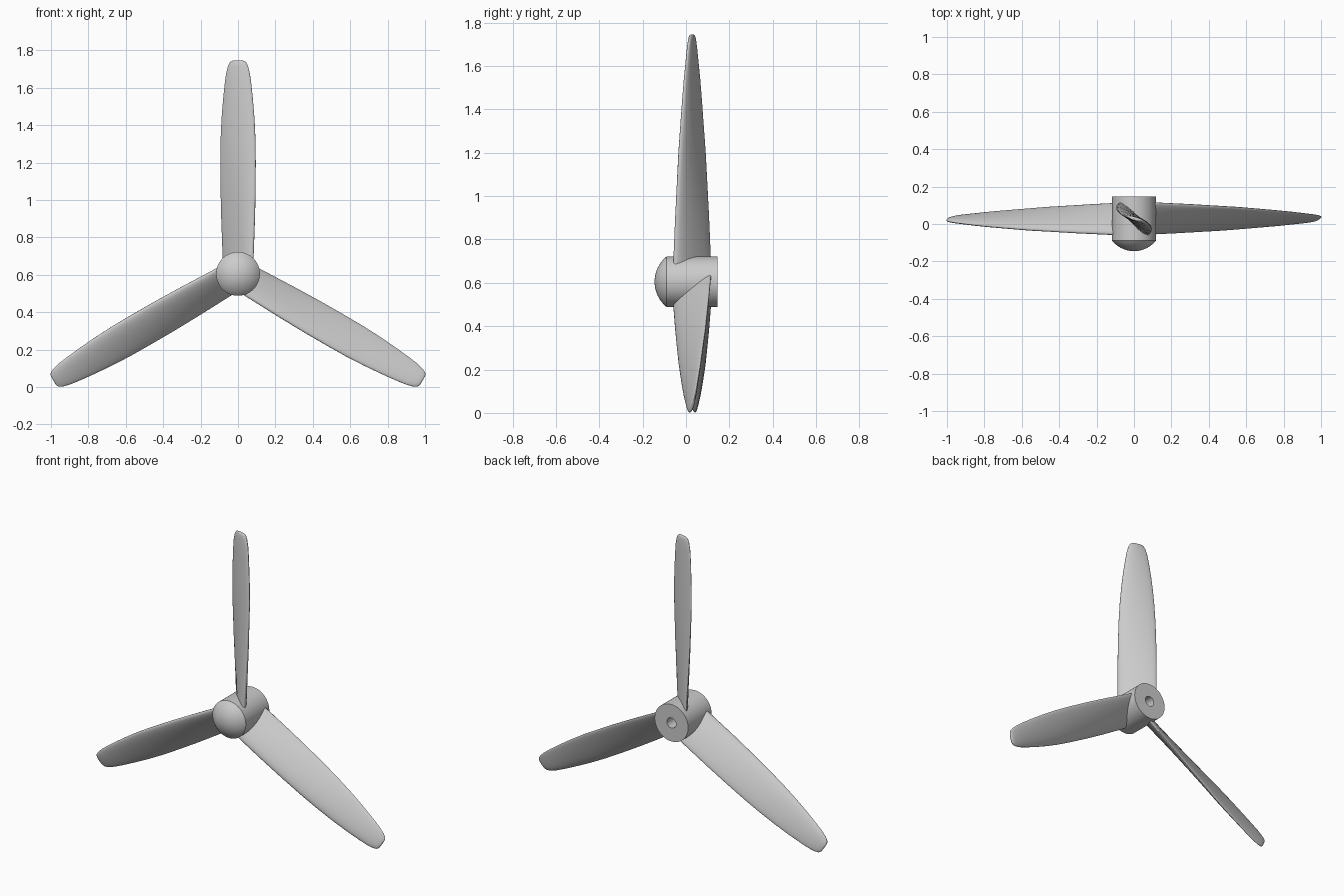
import bpy, bmesh, math
from mathutils import Matrix, Vector

if "Cube" in bpy.data.objects:
    bpy.data.objects.remove(bpy.data.objects["Cube"])

HUB = Vector((0, 0, 0.605))
RADIUS = 0.117

grey = bpy.data.materials.new("light_grey")
grey.use_nodes = True
colour = (0.6, 0.6, 0.6, 1)
grey.diffuse_color = colour
grey.node_tree.nodes["Principled BSDF"].inputs["Base Color"].default_value = colour


def finish(name, bm, angle):
    """Turn a bmesh into a smooth-shaded grey object."""
    bmesh.ops.recalc_face_normals(bm, faces=bm.faces)
    mesh = bpy.data.meshes.new(name)
    bm.to_mesh(mesh)
    bm.free()
    mesh.materials.append(grey)
    obj = bpy.data.objects.new(name, mesh)
    bpy.context.collection.objects.link(obj)
    bpy.ops.object.select_all(action="DESELECT")
    obj.select_set(True)
    bpy.context.view_layer.objects.active = obj
    bpy.ops.object.shade_smooth_by_angle(angle=math.radians(angle))
    return obj


def loft(bm, rings):
    """Bridge matching closed rings of points."""
    loops = [[bm.verts.new(p) for p in ring] for ring in rings]
    n = len(loops[0])
    for a, b in zip(loops, loops[1:]):
        for i in range(n):
            j = (i + 1) % n
            bm.faces.new((a[i], a[j], b[j], b[i]))
    return loops


# Hub: domed nose, straight barrel and a shaft bore in the back
FRONT, BACK, NOSE = -0.089, 0.146, 0.056
cap_r = (RADIUS ** 2 + NOSE ** 2) / (2 * NOSE)
cap_angle = math.asin(RADIUS / cap_r)
profile = []
for i in range(1, 13):
    a = cap_angle * i / 12
    profile.append((cap_r * math.sin(a), FRONT - NOSE + cap_r * (1 - math.cos(a))))
profile += [(RADIUS, BACK), (0.032, BACK), (0.032, 0.0)]

SIDES = 64
bm = bmesh.new()
rings = []
for r, y in profile:
    rings.append([HUB + Vector((r * math.cos(t), y, r * math.sin(t)))
                  for t in (2 * math.pi * k / SIDES for k in range(SIDES))])
loops = loft(bm, rings)
bm.faces.new(loops[0])
bm.faces.new(loops[-1])
finish("hub", bm, 30)

# Blade stations: radius, half width, half depth, thickness
STATIONS = [
    (0.03, 0.078, 0.087, 0.050), (0.12, 0.082, 0.084, 0.050),
    (0.30, 0.089, 0.076, 0.049), (0.45, 0.093, 0.068, 0.047),
    (0.60, 0.094, 0.060, 0.045), (0.72, 0.093, 0.051, 0.042),
    (0.83, 0.088, 0.043, 0.038), (0.93, 0.080, 0.035, 0.034),
    (1.01, 0.072, 0.027, 0.030), (1.07, 0.064, 0.021, 0.027),
    (1.11, 0.054, 0.016, 0.023), (1.13, 0.044, 0.012, 0.019),
    (1.138, 0.034, 0.009, 0.014), (1.14, 0.026, 0.006, 0.008),
]
SECTION = 32


def blade(name, turn):
    """Twisted tapering blade, its front edge on the clockwise side."""
    spin = Matrix.Rotation(math.radians(turn), 3, "Y")
    bm = bmesh.new()
    rings = []
    for r, hx, hy, thick in STATIONS:
        chord = Vector((hx, -hy, 0))
        normal = Vector((hy, hx, 0)).normalized()
        ring = []
        for k in range(SECTION):
            t = 2 * math.pi * k / SECTION
            # the section is a little fuller toward the front edge
            side = math.sin(t) * (1 + 0.2 * math.cos(t)) * thick / 2
            p = chord * math.cos(t) + normal * side + Vector((0, 0.029, r))
            ring.append(HUB + spin @ p)
        rings.append(ring)
    loops = loft(bm, rings)
    bm.faces.new(loops[0])
    bm.faces.new(loops[-1])
    finish(name, bm, 60)


for name, turn in (("top_blade", 0), ("left_blade", 120), ("right_blade", 240)):
    blade(name, turn)
